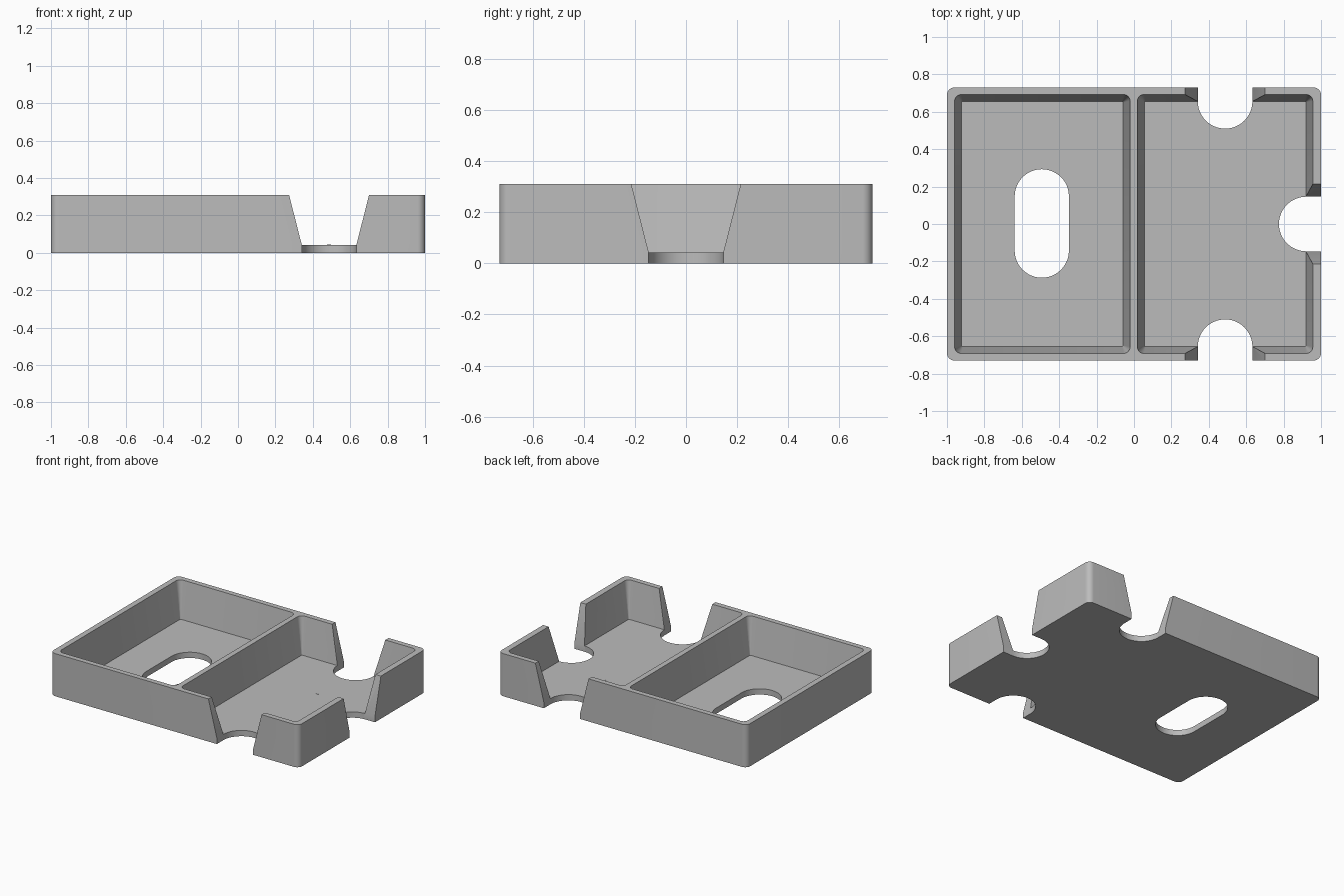
import bpy, bmesh
from math import cos, sin, pi

cube = bpy.data.objects.get("Cube")
if cube:
    bpy.data.objects.remove(cube, do_unlink=True)

grey = bpy.data.materials.new("plain grey")
grey.use_nodes = True
GREY = (0.5, 0.5, 0.5, 1)
grey.diffuse_color = GREY
grey.node_tree.nodes["Principled BSDF"].inputs["Base Color"].default_value = GREY

H, FLOOR = 0.31, 0.042   # tray height and floor thickness
RISE = 0.05              # overshoot of cutters above the rim


def ring(cx, cy, hx, hy, r, n):
    """Rounded rectangle outline, n segments per corner (n = 0: sharp)."""
    pts = []
    for k, (sx, sy) in enumerate([(1, 1), (-1, 1), (-1, -1), (1, -1)]):
        for i in range(n + 1):
            a = pi / 2 * (k + (i / n if n else 0))
            rr = r if n else 0
            pts.append((cx + sx * (hx - rr) + rr * cos(a),
                        cy + sy * (hy - rr) + rr * sin(a)))
    return pts


def loft(name, low, high, z0, z1):
    """Closed solid between two outlines with equal point counts."""
    bm = bmesh.new()
    a = [bm.verts.new((x, y, z0)) for x, y in low]
    b = [bm.verts.new((x, y, z1)) for x, y in high]
    bm.faces.new(a[::-1])
    bm.faces.new(b)
    for i in range(len(a)):
        j = (i + 1) % len(a)
        bm.faces.new((a[i], a[j], b[j], b[i]))
    bmesh.ops.remove_doubles(bm, verts=bm.verts, dist=1e-5)
    bmesh.ops.recalc_face_normals(bm, faces=bm.faces)
    mesh = bpy.data.meshes.new(name)
    bm.to_mesh(mesh)
    bm.free()
    mesh.materials.append(grey)
    obj = bpy.data.objects.new(name, mesh)
    bpy.context.collection.objects.link(obj)
    return obj


def slot(name, cx, cy, hx, hy):
    """Round-ended hole through the floor."""
    outline = ring(cx, cy, hx, hy, min(hx, hy) - 1e-4, 12)
    return loft(name, outline, outline, -0.05, FLOOR + 0.01)


# Outer body with rounded upright edges
outer = ring(0, 0, 1, 0.73, 0.04, 8)
tray = loft("tray", outer, outer, 0, H)
cutters = []

# Two pockets with drafted walls
k = (H + RISE - FLOOR) / (H - FLOOR)
for cx in (-0.49, 0.487):
    cutters.append(loft("pocket_cutter",
                        ring(cx, 0, 0.432, 0.655, 0.006, 6),
                        ring(cx, 0, 0.432 + 0.037 * k, 0.655 + 0.037 * k, 0.006 + 0.029 * k, 6),
                        FLOOR, H + RISE))

# Finger hole in the left pocket
cutters.append(slot("finger_hole_cutter", -0.493, 0.003, 0.145, 0.29))

# Finger notches: flared in the wall, round-ended in the floor
R, FLARE = 0.146, 0.146 + 0.068 * k
for s in (-1, 1):
    cutters.append(loft("wall_notch_cutter",
                        ring(0.487, s * 0.72, R, 0.12, 0, 0),
                        ring(0.487, s * 0.72, FLARE, 0.12, 0, 0),
                        FLOOR + 0.001, H + RISE))
    cutters.append(slot("floor_notch_cutter", 0.487, s * 0.73, R, 0.22))
cutters.append(loft("wall_notch_cutter",
                    ring(1, 0, 0.12, R, 0, 0),
                    ring(1, 0, 0.12, FLARE, 0, 0),
                    FLOOR + 0.001, H + RISE))
cutters.append(slot("floor_notch_cutter", 1, 0, 0.225, R))

# Cut everything out of the body
bpy.context.view_layer.objects.active = tray
for c in cutters:
    c.hide_render = True
    mod = tray.modifiers.new("cut", "BOOLEAN")
    mod.operation, mod.solver, mod.object = "DIFFERENCE", "EXACT", c
    bpy.ops.object.modifier_apply(modifier=mod.name)
    bpy.data.objects.remove(c, do_unlink=True)

# Tiny triangular pip on the right pocket floor
tri = [(0.477, 0.213), (0.497, 0.213), (0.487, 0.225)]
loft("floor_pip", tri, tri, FLOOR - 0.005, FLOOR + 0.002)

bpy.ops.object.select_all(action="DESELECT")
tray.select_set(True)
bpy.ops.object.shade_smooth_by_angle(angle=pi / 6)
